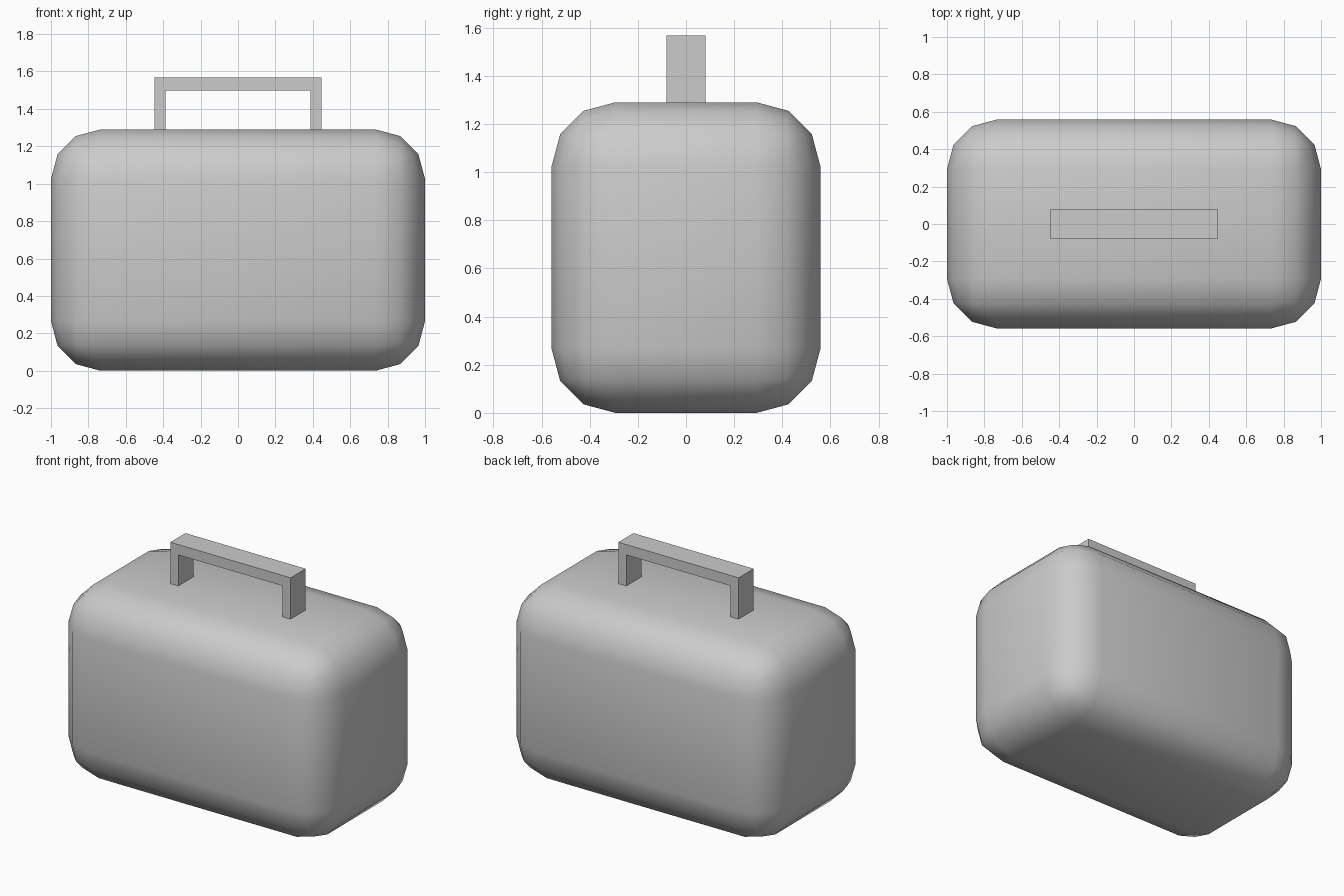
import bpy, bmesh

if "Cube" in bpy.data.objects:
    bpy.data.objects.remove(bpy.data.objects["Cube"])

W, D, H = 2.0, 1.116, 1.29   # case size
R = 0.265                    # corner radius


def add_object(name, bm):
    bmesh.ops.recalc_face_normals(bm, faces=bm.faces)
    mesh = bpy.data.meshes.new(name)
    bm.to_mesh(mesh)
    bm.free()
    obj = bpy.data.objects.new(name, mesh)
    bpy.context.collection.objects.link(obj)
    return obj


# Case body: box with three-segment rounded edges, smooth shaded
bm = bmesh.new()
bmesh.ops.create_cube(bm, size=1)
for v in bm.verts:
    v.co = (v.co.x * W, v.co.y * D, (v.co.z + 0.5) * H)
body = add_object("case_body", bm)
bevel = body.modifiers.new("rounded_edges", 'BEVEL')
bevel.width = R
bevel.segments = 3
bevel.limit_method = 'NONE'
body.data.shade_smooth()

# Handle: U-shaped outline extruded across y, sunk slightly into the case
out_x, in_x, out_z, in_z, base = 0.447, 0.388, 1.568, 1.498, H - 0.01
half = [(out_x, base), (out_x, out_z), (in_x, in_z), (in_x, base)]
outline = ([half[0], half[1]] + [(-x, z) for x, z in half[1::-1]]
           + [(-x, z) for x, z in half[:1:-1]] + half[2:])
bm = bmesh.new()
face = bm.faces.new([bm.verts.new((x, -0.08, z)) for x, z in outline])
ext = bmesh.ops.extrude_face_region(bm, geom=[face])
moved = [g for g in ext["geom"] if isinstance(g, bmesh.types.BMVert)]
bmesh.ops.translate(bm, verts=moved, vec=(0, 0.16, 0))
add_object("carry_handle", bm)
